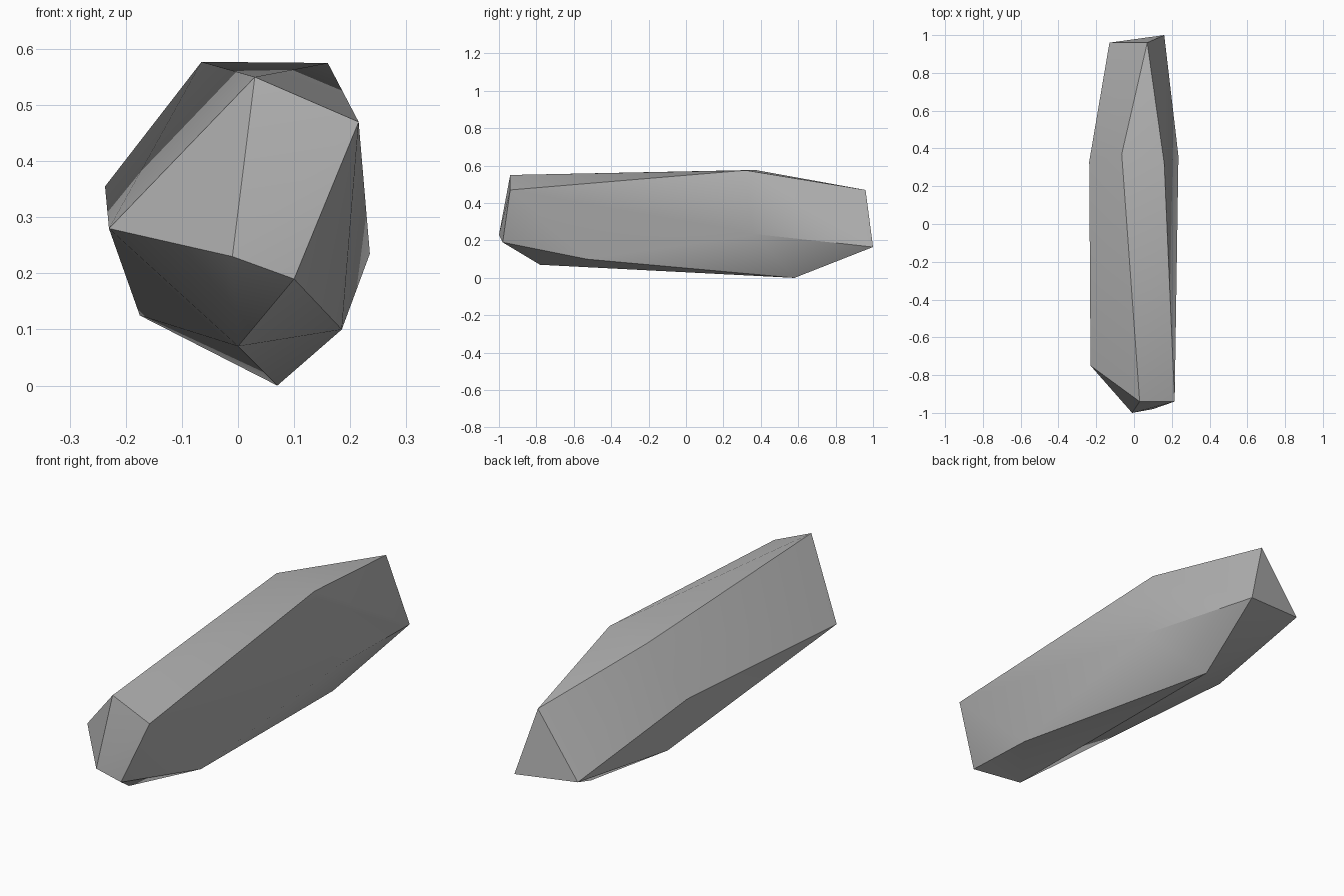
import bpy
import bmesh
import math

# Remove the default cube only
default_cube = bpy.data.objects.get("Cube")
if default_cube:
    bpy.data.objects.remove(default_cube, do_unlink=True)


def make_material(name, color):
    """Plain single-colour matte material."""
    material = bpy.data.materials.new(name)
    material.use_nodes = True
    material.diffuse_color = color
    shader = material.node_tree.nodes["Principled BSDF"]
    shader.inputs["Base Color"].default_value = color
    shader.inputs["Roughness"].default_value = 0.9
    return material


def make_faceted_stone(name, rings, material):
    """Skin a series of corner rings with flat facets."""
    mesh = bpy.data.meshes.new(name)
    stone = bpy.data.objects.new(name, mesh)
    bpy.context.collection.objects.link(stone)

    bm = bmesh.new()
    for ring in rings:
        for corner in ring:
            bm.verts.new(corner)
    hull = bmesh.ops.convex_hull(bm, input=list(bm.verts))
    unused = [item for item in hull["geom_interior"]
              if isinstance(item, bmesh.types.BMVert)]
    bmesh.ops.delete(bm, geom=unused, context="VERTS")
    bmesh.ops.recalc_face_normals(bm, faces=list(bm.faces))
    bm.to_mesh(mesh)
    bm.free()

    mesh.materials.append(material)
    return stone


# Blunt front tip, with its two lowest corners set back
front_tip = [(-0.23, -0.75, 0.28), (0.03, -0.94, 0.55), (0.215, -0.94, 0.47),
             (0.1, -0.98, 0.19), (-0.01, -1, 0.23)]
front_underside = [(0, -0.78, 0.07), (0.185, -0.53, 0.1)]

# Widest six-sided section
shoulder = [(-0.237, 0.33, 0.355), (-0.065, 0.37, 0.577), (0.16, 0.32, 0.575),
            (0.235, 0.36, 0.235), (0.07, 0.58, 0), (-0.175, 0.38, 0.125)]

# Triangular back end
back_end = [(-0.13, 0.96, 0.19), (0.07, 0.96, 0.47), (0.16, 1, 0.165)]

stone_grey = make_material("stone grey", (0.45, 0.45, 0.45, 1))
rock = make_faceted_stone(
    "long_rock", [front_tip, front_underside, shoulder, back_end], stone_grey)

# Soft shading across shallow bends, crisp ridges elsewhere
bpy.ops.object.select_all(action="DESELECT")
rock.select_set(True)
bpy.context.view_layer.objects.active = rock
bpy.ops.object.shade_smooth_by_angle(angle=math.radians(30))
